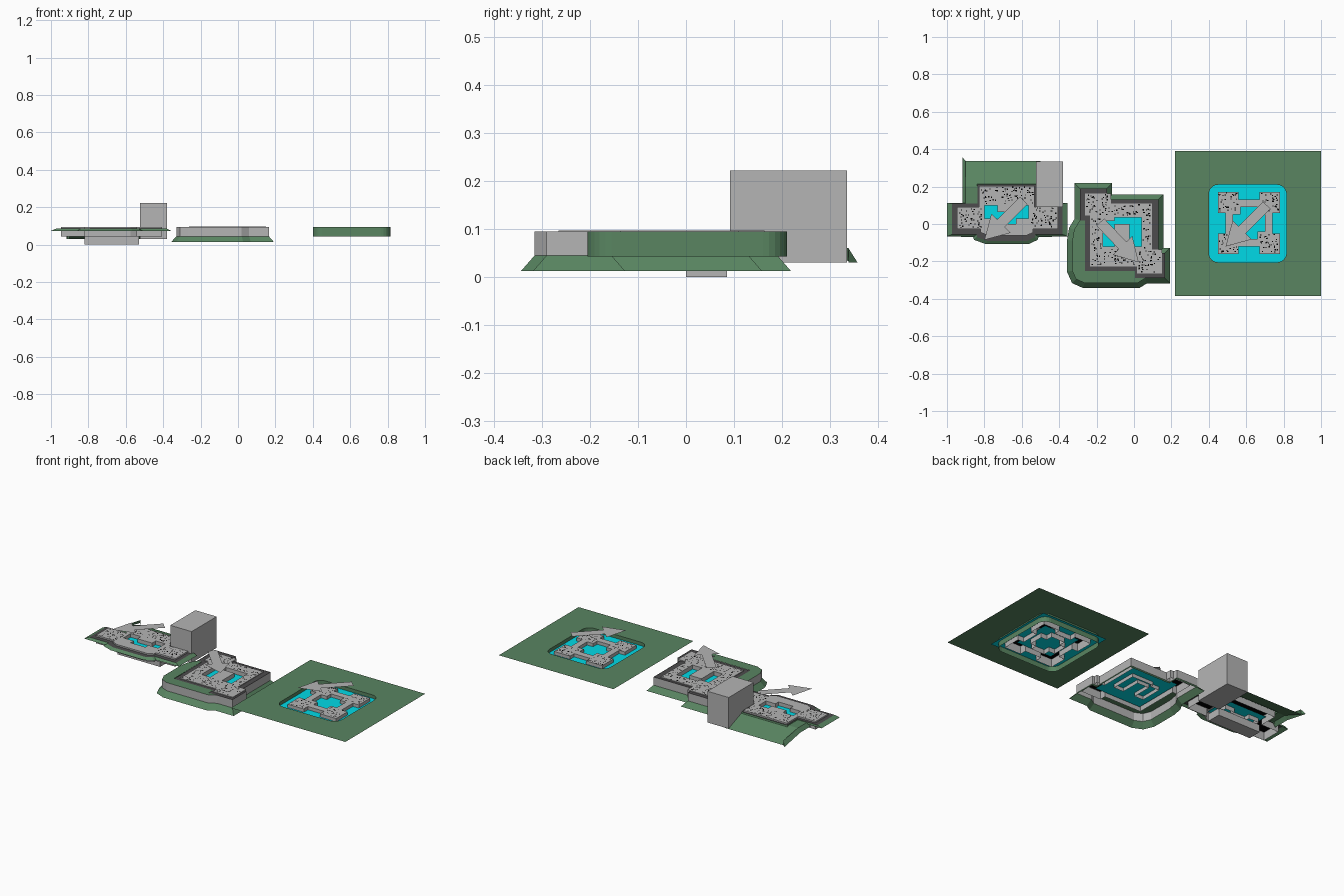
import bpy, bmesh, math, random
from mathutils import Vector

if "Cube" in bpy.data.objects:
    bpy.data.objects.remove(bpy.data.objects["Cube"])

random.seed(4)


def material(name, rgb):
    m = bpy.data.materials.new(name)
    m.diffuse_color = (*rgb, 1)
    m.use_nodes = True
    m.node_tree.nodes["Principled BSDF"].inputs["Base Color"].default_value = m.diffuse_color
    return m


GREEN = material("grass green", (0.10, 0.235, 0.12))
GREY = material("stone grey", (0.46, 0.46, 0.46))
DARK = material("dark walkway grey", (0.075, 0.072, 0.075))
CYAN = material("water cyan", (0.0, 0.72, 0.82))
BLACK = material("black", (0.0, 0.0, 0.0))


def finish(name, bm, mat):
    me = bpy.data.meshes.new(name)
    bm.to_mesh(me)
    bm.free()
    me.materials.append(mat)
    ob = bpy.data.objects.new(name, me)
    bpy.context.collection.objects.link(ob)
    return ob


def ccw(pts):
    area = sum(a[0] * b[1] - b[0] * a[1] for a, b in zip(pts, pts[1:] + pts[:1]))
    return pts if area > 0 else pts[::-1]


def fill(name, loops, z, mat):
    """Flat sheet: first loop is the outline, further loops are holes."""
    bm = bmesh.new()
    edges = []
    for lp in loops:
        vs = [bm.verts.new((x, y, z)) for x, y in lp]
        edges += [bm.edges.new((vs[i - 1], vs[i])) for i in range(len(vs))]
    bmesh.ops.triangle_fill(bm, edges=edges, use_beauty=True, use_dissolve=False, normal=(0, 0, 1))
    for f in bm.faces:
        f.normal_update()
        if f.normal.z < 0:
            f.normal_flip()
    return finish(name, bm, mat)


def band(name, low, z0, high, z1, mat, inward=False):
    """Wall or slope between two matching closed loops."""
    bm = bmesh.new()
    a = [bm.verts.new((x, y, z0)) for x, y in low]
    b = [bm.verts.new((x, y, z1)) for x, y in high]
    for i in range(len(a)):
        q = (a[i - 1], a[i], b[i], b[i - 1])
        bm.faces.new(q[::-1] if inward else q)
    return finish(name, bm, mat)


def offset(pts, d):
    """Move each side of a counter-clockwise outline outward by d."""
    out = []
    n = len(pts)
    for i in range(n):
        p, c, q = (Vector(pts[k % n]) for k in (i - 1, i, i + 1))
        u, v = (c - p).normalized(), (q - c).normalized()
        n1, n2 = Vector((u.y, -u.x)), Vector((v.y, -v.x))
        out.append(tuple(c + (n1 + n2) * (d / (1 + n1.dot(n2)))))
    return out


def rect(x0, x1, y0, y1):
    return [(x0, y0), (x1, y0), (x1, y1), (x0, y1)]


def rounded(x0, x1, y0, y1, r, n=6):
    pts = []
    for k, (cx, cy) in enumerate(rect(x0 + r, x1 - r, y0 + r, y1 - r)):
        for i in range(n + 1):
            t = math.pi * (1 + k / 2 + i / n / 2)
            pts.append((cx + r * math.cos(t), cy + r * math.sin(t)))
    return pts


def box(name, x0, x1, y0, y1, z0, z1, mat):
    r = rect(x0, x1, y0, y1)
    band(name + "_sides", r, z0, r, z1, mat)
    fill(name + "_top", [r], z1, mat)
    fill(name + "_base", [r], z0, mat)


def fort(name, outline, holes, bastions, z0, z1):
    """Open-bottomed stone fort with courtyards, black ceilings and roof specks."""
    band(name + "_outer_wall", outline, z0, outline, z1, GREY)
    fill(name + "_roof", [outline] + holes, z1, GREY)
    for h in holes:
        band(name + "_courtyard_wall", h, z0, h, z1, GREY, True)
    bm = bmesh.new()
    for x0, x1, y0, y1 in bastions:
        fill(name + "_bastion_ceiling", [rect(x0, x1, y0, y1)], z1 - 0.0003, BLACK)
        for _ in range(int((x1 - x0) * (y1 - y0) * 2800)):
            x, y = random.uniform(x0, x1 - .009), random.uniform(y0, y1 - .006)
            w = random.uniform(.004, .009)
            bm.faces.new([bm.verts.new((*p, z1 + .0005)) for p in rect(x, x + w, y, y + .006)])
    finish(name + "_roof_specks", bm, BLACK)


def arrow(name, tail, tip):
    """Flat direction arrow floating over a fort."""
    a, b = Vector(tail), Vector(tip)
    u = (b - a).normalized()
    s = Vector((-u.y, u.x))
    neck = b - u * 0.125
    pts = [a - s * .028, neck - s * .028, neck - s * .072, b,
           neck + s * .072, neck + s * .028, a + s * .028]
    fill(name, [[tuple(p) for p in pts]], 0.19, GREY)


# --- Right site: meadow with a sunken pool and a square fort ---
CX, CY = 0.615, 0.005
pool = rounded(0.40, 0.815, -0.205, 0.21, 0.05)
fill("meadow", [rect(0.22, 1.0, -0.385, 0.39), pool], 0.095, GREEN)
band("pool_wall", pool, 0.043, pool, 0.095, GREEN, True)
O, I, C = 0.165, 0.055, 0.125
quarter = [(C, -I), (O, -I), (O, -O), (I, -O), (I, -C)]
star, court = [], []
for k in range(4):  # rotate one corner into four
    c, s = (1, 0, -1, 0)[k], (0, 1, 0, -1)[k]
    turn = lambda x, y: (CX + x * c - y * s, CY + x * s + y * c)
    star += [turn(x, y) for x, y in quarter[::-1]]
    court += [turn(x, y) for x, y in [(.045, -.085), (.045, -.045), (.085, -.045)]]
fill("pool_water", [rect(0.385, 0.83, -0.22, 0.225), ccw(star)], 0.074, CYAN)
fill("pool_fort_courtyard_water", [rect(CX - .12, CX + .12, CY - .12, CY + .12)], 0.074, CYAN)
corners = [(CX + sx * .11 - .054, CX + sx * .11 + .054, CY + sy * .11 - .054, CY + sy * .11 + .054)
           for sx in (-1, 1) for sy in (-1, 1)]
fort("pool_fort", ccw(star), [ccw(court)], corners, 0.045, 0.094)
arrow("pool_fort_arrow", (0.71, 0.10), (0.49, -0.12))

# --- Middle site: walled terrace with sloping grass skirt ---
terrace = ccw([(-.29, .19), (-.145, .19), (-.145, .13), (.13, .13), (.13, -.155), (.165, -.155),
               (.165, -.29), (.06, -.29), (.02, -.315), (-.265, -.315), (-.31, -.295), (-.33, -.25),
               (-.33, -.09), (-.32, -.03), (-.29, .02)])
band("terrace_skirt", offset(terrace, .028), 0.013, terrace, 0.045, GREEN)
band("terrace_wall", terrace, 0.045, terrace, 0.095, GREY)
main = ccw([(-.262, .163), (-.123, .163), (-.123, .11), (.096, .11), (.096, -.136), (.15, -.136),
            (.15, -.265), (.016, -.265), (.016, -.227), (-.235, -.227), (-.235, .045), (-.262, .045)])
yard = ccw([(-.165, -.12), (-.105, -.12), (-.105, 0), (-.025, 0), (-.025, -.12), (.04, -.12),
            (.04, .035), (-.105, .035), (-.105, .015), (-.165, .015)])
walkway = ccw([(-.29, .19), (-.145, .19), (-.145, .13), (.13, .13), (.13, -.155), (.165, -.155),
               (.165, -.29), (.005, -.29), (.005, -.25), (-.262, -.25), (-.262, .02), (-.29, .02)])
fill("terrace_walkway", [walkway, main], 0.093, DARK)
glacis = ccw([(-.29, .02), (-.32, -.03), (-.33, -.09), (-.33, -.25), (-.31, -.295), (-.265, -.315),
              (.02, -.315), (.06, -.29), (.005, -.29), (.005, -.25), (-.262, -.25), (-.262, .02)])
fill("terrace_grass", [glacis], 0.0945, GREEN)
fill("terrace_fort_water", [rect(-.225, .09, -.22, .10)], 0.072, CYAN)
fort("terrace_fort", main, [yard],
     [(-.26, -.125, .045, .16), (.02, .148, -.262, -.14), (-.23, -.17, -.22, .04),
      (.045, .094, -.135, .108), (-.12, .04, .04, .108), (-.165, .01, -.22, -.125)], 0.05, 0.097)
arrow("terrace_fort_arrow", (-.18, .01), (.025, -.205))

# --- Left site: narrow fort on a bank that falls away behind ---
left = ccw([(-.946, .092), (-.828, .092), (-.828, .203), (-.532, .203), (-.532, .092), (-.406, .092),
            (-.406, -.028), (-.54, -.028), (-.54, -.045), (-.575, -.062), (-.78, -.062),
            (-.82, -.045), (-.82, -.028), (-.946, -.028)])
walk = ccw([(-.972, .11), (-.836, .11), (-.836, .21), (-.524, .21), (-.524, .11), (-.382, .11),
            (-.382, -.055), (-.53, -.055), (-.53, -.07), (-.57, -.09), (-.785, -.09),
            (-.84, -.07), (-.84, -.055), (-.972, -.055)])
skirt = ccw([(-1, .112), (-.842, .112), (-.842, .214), (-.518, .214), (-.518, .112), (-.356, .112),
             (-.356, -.066), (-.51, -.07), (-.515, -.085), (-.565, -.108), (-.79, -.108),
             (-.855, -.085), (-.86, -.07), (-1, -.066)])
fill("bank_walkway", [walk, left], 0.086, DARK)
band("bank_skirt", skirt, 0.074, walk, 0.086, GREEN)
basin = ccw([(-.80, .10), (-.80, .03), (-.73, .03), (-.73, .0), (-.63, .0), (-.63, .03),
             (-.565, .03), (-.565, .10), (-.63, .10), (-.63, .065), (-.73, .065), (-.73, .10)])
fill("bank_fort_water", [rect(-.82, -.54, -.02, .14)], 0.072, CYAN)
fort("bank_fort", left, [basin],
     [(-.944, -.81, -.026, .09), (-.555, -.408, -.026, .09), (-.825, -.535, .105, .2)], 0.045, 0.095)
box("bank_fort_foundation", -.82, -.53, 0, .085, 0, .045, GREY)
box("tower_block", -.525, -.38, .092, .335, .03, .222, GREY)

# Rear slope and its side flank
bm = bmesh.new()
v = [bm.verts.new(p) for p in [(-.9, .1, .083), (-.9, .2, .083), (-.5, .2, .083), (-.5, .338, .03),
                               (-.9, .338, .03), (-.918, .1, .06), (-.918, .2, .06),
                               (-.918, .357, .03), (-.9, .338, .06)]]
for q in [(1, 4, 3, 2), (0, 1, 6, 5), (1, 8, 7, 6), (8, 4, 7)]:
    bm.faces.new([v[i] for i in q])
finish("rear_slope", bm, GREEN)
fill("rear_grass_shelf", [rect(-.9, -.836, .1, .2)], 0.083, GREEN)
arrow("bank_fort_arrow", (-.59, .125), (-.80, -.085))
